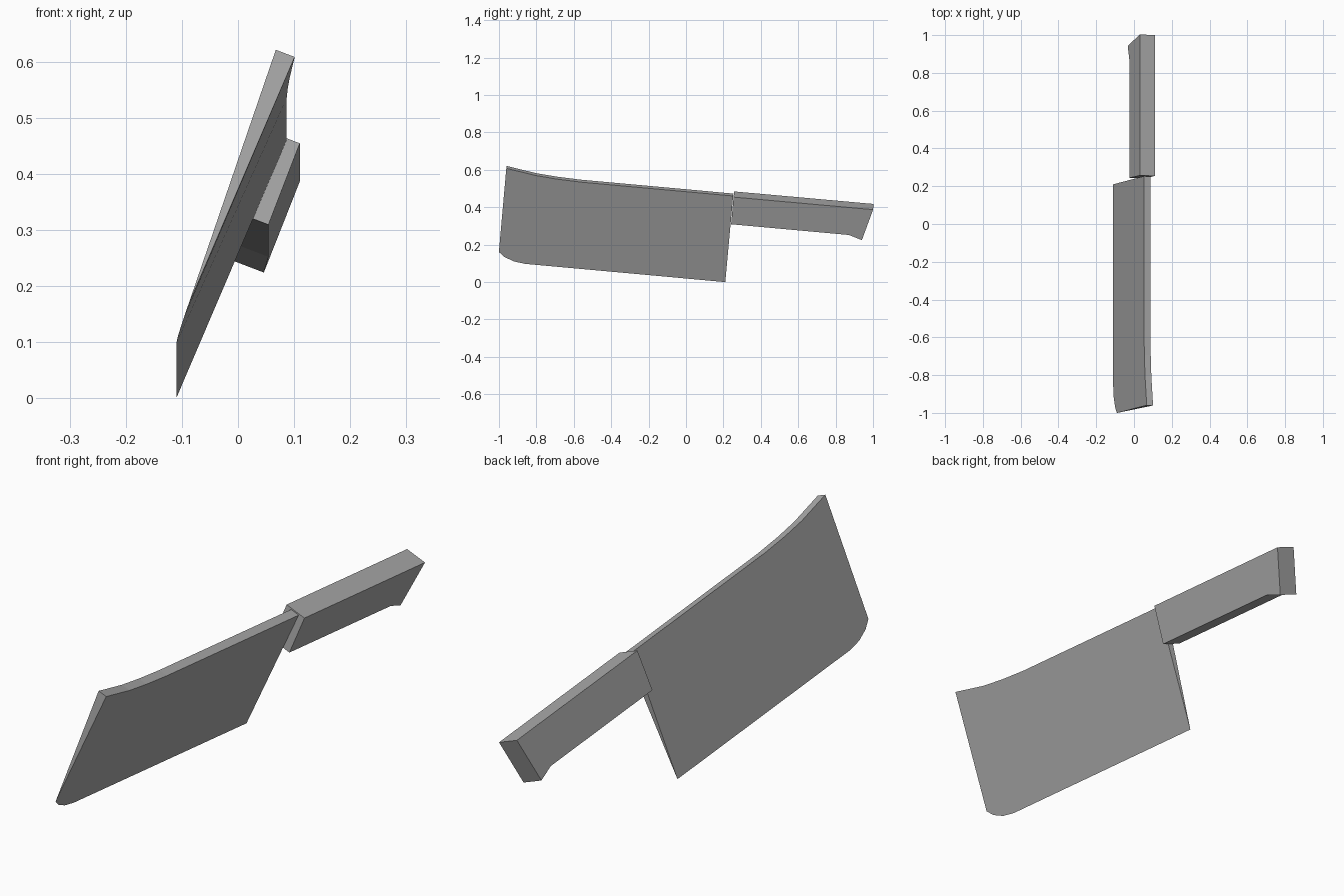
import bpy
import bmesh
from math import radians
from mathutils import Matrix

cube = bpy.data.objects.get("Cube")
if cube:
    bpy.data.objects.remove(cube, do_unlink=True)

GREY = (0.4, 0.4, 0.4, 1.0)
grey = bpy.data.materials.new("grey")
grey.use_nodes = True
grey.diffuse_color = GREY
grey.node_tree.nodes["Principled BSDF"].inputs["Base Color"].default_value = GREY

# Shared pose: the cleaver leans sideways and pitches, pivoting on the blade heel
POSE = (Matrix.Translation((-0.11, 0.21, 0.0))
        @ Matrix.Rotation(radians(-5.2), 4, "X")
        @ Matrix.Rotation(radians(21), 4, "Y"))


def finish(name, bm):
    bmesh.ops.recalc_face_normals(bm, faces=bm.faces)
    bm.transform(POSE)
    mesh = bpy.data.meshes.new(name)
    bm.to_mesh(mesh)
    bm.free()
    mesh.materials.append(grey)
    obj = bpy.data.objects.new(name, mesh)
    bpy.context.collection.objects.link(obj)
    return obj


def side(bm, profile, x):
    return [bm.verts.new((x, y, z)) for y, z in profile]


# Blade: wedge with a sharp rounded-toe edge and a thick flared spine
edge = [(0, 0), (-1.074, 0), (-1.135, 0.008), (-1.187, 0.028), (-1.22, 0.054)]
spine = [(-1.221, 0.542), (-1.06, 0.516), (-0.95, 0.507), (-0.82, 0.502), (0, 0.502)]
bm = bmesh.new()
sharp = side(bm, edge, 0)
left = side(bm, spine, 0.018)
right = side(bm, spine, -0.018)
for flank in (left, right):
    bm.faces.new(sharp + flank)
for i in range(len(spine) - 1):
    bm.faces.new((left[i], left[i + 1], right[i + 1], right[i]))
bm.faces.new((sharp[-1], left[0], right[0]))
bm.faces.new((sharp[0], left[-1], right[-1]))
finish("blade", bm)

# Handle: straight slab with a slanted, hooked butt
grip = [(0.003, 0.349), (0.003, 0.505), (0.752, 0.506), (0.707, 0.326), (0.635, 0.349)]
bm = bmesh.new()
left = side(bm, grip, 0.042)
right = side(bm, grip, -0.043)
bm.faces.new(left)
bm.faces.new(right)
for i in range(len(grip)):
    j = (i + 1) % len(grip)
    bm.faces.new((left[i], left[j], right[j], right[i]))
finish("handle", bm)
